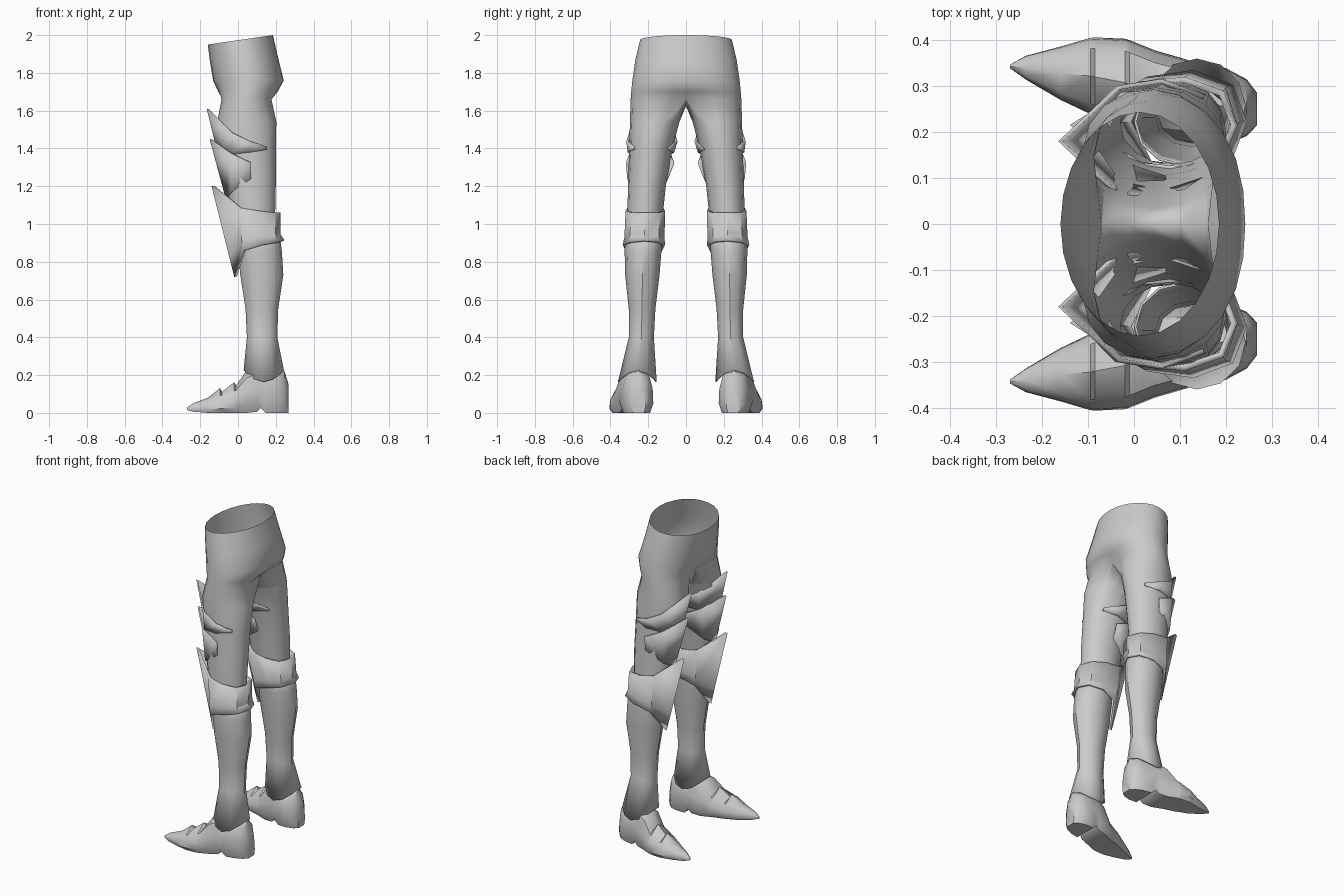
import bpy, bmesh, math

steel = bpy.data.materials.new("plain_grey")
steel.diffuse_color = (0.6, 0.6, 0.6, 1)


def loft(name, rings, closed=True, caps=False, thick=0, angle=35, seam=False):
    """Skin a list of point rings, then mirror across y for the other leg."""
    bm = bmesh.new()
    rows = [[bm.verts.new(p) for p in r] for r in rings]
    n = len(rows[0])
    for a, b in zip(rows, rows[1:]):
        for i in range(n if closed else n - 1):
            j = (i + 1) % n
            quad = [a[i], a[j], b[j], b[i]]
            # leave out the wall on the centre plane
            if not (seam and all(abs(v.co.y) < 1e-5 for v in quad)):
                bm.faces.new(quad)
    if caps:
        bm.faces.new(rows[0])
        bm.faces.new(rows[-1])
    bmesh.ops.delete(bm, geom=[v for v in bm.verts if not v.link_faces], context='VERTS')
    bmesh.ops.recalc_face_normals(bm, faces=bm.faces[:])
    me = bpy.data.meshes.new(name)
    bm.to_mesh(me)
    bm.free()
    me.materials.append(steel)
    ob = bpy.data.objects.new(name, me)
    bpy.context.collection.objects.link(ob)
    bpy.ops.object.select_all(action='DESELECT')
    ob.select_set(True)
    bpy.context.view_layer.objects.active = ob
    bpy.ops.object.shade_smooth_by_angle(angle=math.radians(angle))
    if thick:
        s = ob.modifiers.new("thickness", 'SOLIDIFY')
        s.thickness = thick
        s.offset = -1
    m = ob.modifiers.new("other_leg", 'MIRROR')
    m.use_axis = (False, True, False)
    m.use_mirror_merge = seam
    return ob


def ellipse(z, x0, x1, y0, y1, n=16, dip=0.0, start=0):
    """Horizontal ring, back first, with an optional dip on both sides."""
    pts = []
    for k in range(start, start + n):
        a = 2 * math.pi * k / n
        pts.append(((x0 + x1) / 2 + (x1 - x0) / 2 * math.cos(a),
                    (y0 + y1) / 2 + (y1 - y0) / 2 * math.sin(a),
                    z - dip * math.sin(a) ** 2))
    return pts


def hip(z, x0, x1, ry, pinch=0.0, slant=0.0, crotch=0.0):
    """Half ring of the hips: 13 outer points and 3 on the centre plane."""
    pts = []
    for k in range(13):
        a = math.pi * k / 12
        x = (x0 + x1) / 2 + (x1 - x0) / 2 * math.cos(a) * (1 - pinch * abs(math.cos(a)) ** 8)
        y = ry * math.sin(a) if 0 < k < 12 else 0.0
        pts.append((x, y, z - slant * (x1 - x) / (x1 - x0)))
    xb, xf = pts[0][0], pts[12][0]
    for t in (0.75, 0.5, 0.25):
        pts.append((xf + (xb - xf) * (1 - t), 0.0, z - crotch * (0.8 if t != 0.5 else 1)))
    return pts


# Trousers: hips that split into two open thighs
trousers = [
    hip(2.0, -0.16, 0.185, 0.243, slant=0.05),
    hip(1.87, -0.15, 0.215, 0.268),
    hip(1.76, -0.14, 0.25, 0.284, 0.04),
    hip(1.70, -0.13, 0.235, 0.29, 0.14),
    hip(1.66, -0.125, 0.215, 0.293, 0.32, crotch=0.035),
]
for row in [(1.54, -0.11, 0.203, 0.035, 0.297), (1.40, -0.09, 0.20, 0.072, 0.30),
            (1.20, -0.06, 0.20, 0.107, 0.307), (0.98, -0.03, 0.195, 0.13, 0.312)]:
    trousers.append(ellipse(*row, start=-2))
loft("trousers", trousers, seam=True, angle=50)

# Shin guards, flared at the ankle with pointed sides
loft("shin_guard", [ellipse(*r[:5], n=12, dip=r[5]) for r in [
    (0.98, 0.0, 0.215, 0.125, 0.32, 0), (0.86, 0.0, 0.232, 0.13, 0.325, 0),
    (0.73, 0.012, 0.24, 0.14, 0.322, 0), (0.55, 0.04, 0.213, 0.162, 0.303, 0),
    (0.40, 0.047, 0.208, 0.17, 0.303, 0), (0.225, 0.03, 0.243, 0.155, 0.36, 0.06)]],
    thick=0.006)


def wrap(half, yc):
    """Mirror a half outline (back to front tip) around the leg centre."""
    pts = [(x, yc + y, z) for x, y, z in half]
    return pts + [(x, yc - y, z) for x, y, z in reversed(half) if y > 0]


# Knee guards: full bands with a spike up and down at the front
loft("knee_guard", [
    wrap([(0.225, 0, 1.06), (0.195, 0.075, 1.06), (0.11, 0.105, 1.07),
          (0.01, 0.095, 1.085), (-0.14, 0, 1.2)], 0.215),
    wrap([(0.225, 0, 0.945), (0.20, 0.077, 0.94), (0.12, 0.106, 0.93),
          (0.02, 0.096, 0.91), (-0.045, 0, 0.82)], 0.22),
    wrap([(0.246, 0, 0.915), (0.215, 0.08, 0.907), (0.13, 0.112, 0.89),
          (0.03, 0.098, 0.86), (-0.02, 0, 0.72)], 0.223)],
    thick=0.015, angle=28)

# Thigh plates: open collars with a raised front point
loft("upper_thigh_plate", [
    wrap([(0.15, 0.092, 1.41), (0.06, 0.126, 1.44), (-0.03, 0.113, 1.485),
          (-0.155, 0, 1.61)], 0.18),
    wrap([(0.15, 0.084, 1.395), (0.06, 0.113, 1.38), (-0.03, 0.092, 1.37),
          (-0.095, 0, 1.36)], 0.186)], closed=False, thick=0.01, angle=28)
loft("lower_thigh_plate", [
    wrap([(0.07, 0.119, 1.325), (-0.035, 0.102, 1.375), (-0.14, 0, 1.45)], 0.19),
    wrap([(0.07, 0.098, 1.24), (-0.03, 0.066, 1.17), (-0.054, 0, 1.13)], 0.203)],
    closed=False, thick=0.01, angle=28)

# Boots: cross-sections from toe to heel (x, centre, half width, top, bottom, ridge spike)
outline = [(-0.8, 0), (-1, 0.2), (-0.96, 0.5), (-0.72, 0.82), (0, 1),
           (0.72, 0.82), (0.96, 0.5), (1, 0.2), (0.8, 0)]
sections = [
    (-0.27, 0.343, 0.004, 0.028, 0.015, 0), (-0.235, 0.34, 0.026, 0.052, 0.006, 0),
    (-0.16, 0.328, 0.058, 0.08, 0, 0), (-0.095, 0.322, 0.083, 0.112, 0, 0.02),
    (-0.085, 0.32, 0.086, 0.112, 0, 0), (-0.02, 0.308, 0.095, 0.142, 0, 0.02),
    (-0.01, 0.304, 0.096, 0.145, 0, 0), (0.045, 0.282, 0.096, 0.225, 0, 0),
    (0.10, 0.27, 0.092, 0.25, 0.006, 0), (0.12, 0.266, 0.09, 0.25, 0.026, 0),
    (0.145, 0.262, 0.088, 0.25, 0.0, 0), (0.20, 0.256, 0.083, 0.25, 0, 0),
    (0.245, 0.253, 0.062, 0.225, 0, 0), (0.268, 0.25, 0.035, 0.15, 0, 0)]
loft("boot", [[(x, yc + u * w, zb + v * (zt - zb) + (sp if u == 0 else 0))
               for u, v in outline] for x, yc, w, zt, zb, sp in sections],
     caps=True, angle=40)
